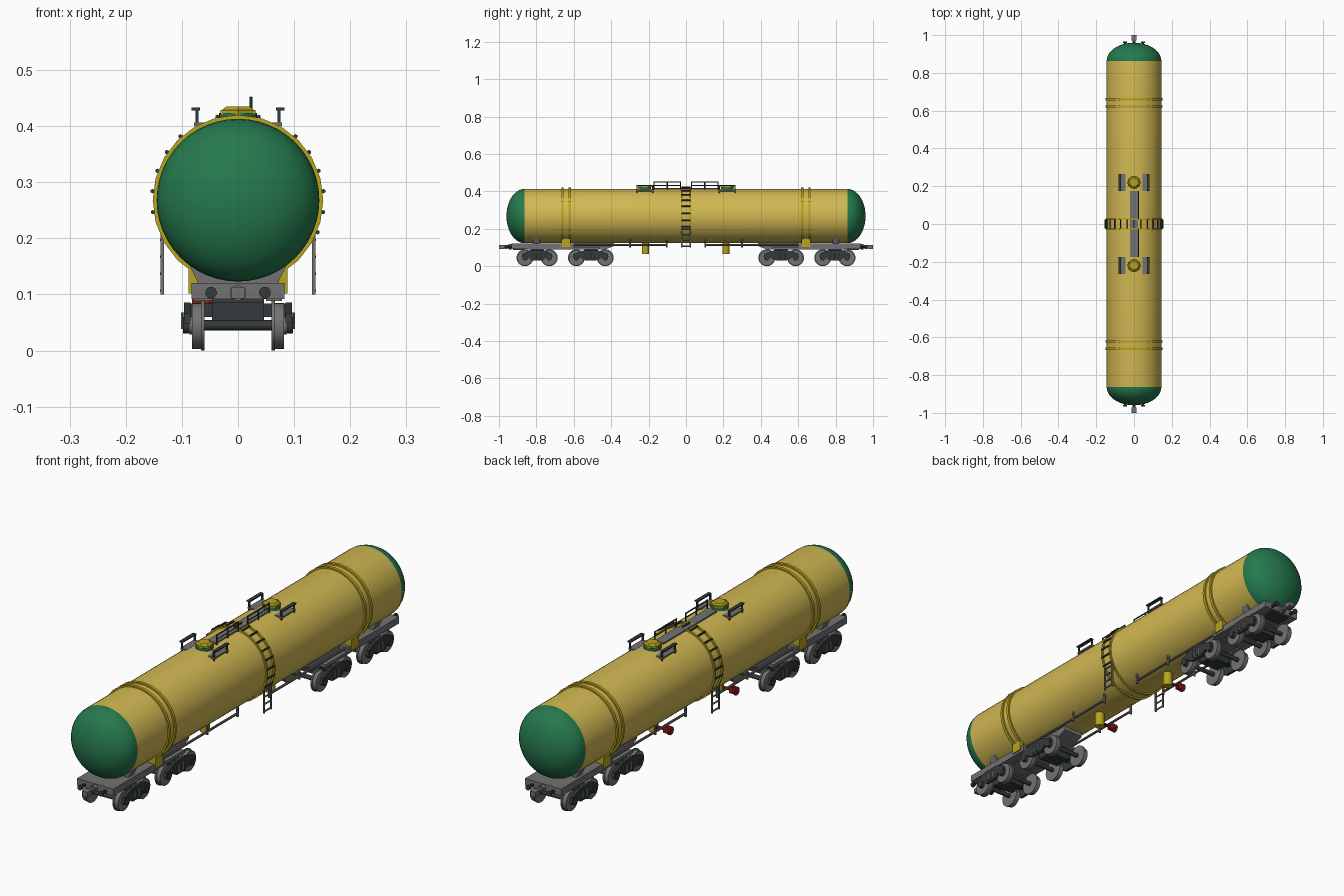
import bpy, bmesh, math
from math import sin, cos, pi, radians
from mathutils import Matrix, Vector

if "Cube" in bpy.data.objects:
    bpy.data.objects.remove(bpy.data.objects["Cube"])


def material(name, rgb):
    m = bpy.data.materials.new(name)
    m.use_nodes = True
    m.diffuse_color = (*rgb, 1)
    m.node_tree.nodes["Principled BSDF"].inputs["Base Color"].default_value = (*rgb, 1)
    return m


YELLOW = material("tank yellow", (0.64, 0.48, 0.085))
OCHRE = material("band yellow", (0.48, 0.37, 0.012))
GREEN = material("dome green", (0.018, 0.19, 0.075))
GREY = material("frame grey", (0.17, 0.17, 0.17))
DARK = material("dark grey", (0.035, 0.042, 0.045))
RED = material("valve red", (0.25, 0.012, 0.008))

R, CZ, STRAIGHT, DOME = 0.145, 0.268, 0.863, 0.097
AXIS = {"x": Matrix.Rotation(pi / 2, 4, "Y"), "y": Matrix.Rotation(-pi / 2, 4, "X"), "z": Matrix()}
BOTH = (-1, 1)


class Part:
    """Collects simple solids into one named object."""

    def __init__(self, name, *mats):
        self.name, self.mats, self.bm = name, mats, bmesh.new()

    def box(self, x, y, z):
        size = Matrix.Diagonal((abs(x[1] - x[0]), abs(y[1] - y[0]), abs(z[1] - z[0]), 1))
        mid = Vector(((x[0] + x[1]) / 2, (y[0] + y[1]) / 2, (z[0] + z[1]) / 2))
        bmesh.ops.create_cube(self.bm, size=1, matrix=Matrix.Translation(mid) @ size)

    def cyl(self, at, axis, r, length, sides=16, r2=None):
        bmesh.ops.create_cone(self.bm, cap_ends=True, segments=sides, radius1=r,
                              radius2=r if r2 is None else r2, depth=length,
                              matrix=Matrix.Translation(at) @ AXIS[axis])

    def rod(self, a, b, r, sides=6):
        a, b = Vector(a), Vector(b)
        turn = (b - a).to_track_quat("Z", "Y").to_matrix().to_4x4()
        bmesh.ops.create_cone(self.bm, cap_ends=True, segments=sides, radius1=r, radius2=r,
                              depth=(b - a).length, matrix=Matrix.Translation((a + b) / 2) @ turn)

    def prism(self, points, axis, lo, hi):
        """Extrude a (y, z) outline along x, or an (x, z) outline along y."""
        place = (lambda p, t: (t, *p)) if axis == "x" else (lambda p, t: (p[0], t, p[1]))
        f = self.bm.faces.new([self.bm.verts.new(place(p, lo)) for p in points])
        new = bmesh.ops.extrude_face_region(self.bm, geom=[f])["geom"]
        shift = Vector(place((0, 0), hi - lo))
        bmesh.ops.translate(self.bm, vec=shift, verts=[v for v in new if isinstance(v, bmesh.types.BMVert)])

    def lathe(self, profile, sides, closed=False):
        """Spin (radius, y) points about the tank axis."""
        rows = []
        for r, y in profile:
            n = 1 if r < 1e-5 else sides
            rows.append([self.bm.verts.new((r * cos(2 * pi * i / sides), y, CZ + r * sin(2 * pi * i / sides)))
                         for i in range(n)])
        for a, b in zip(rows, rows[1:] + rows[:1] if closed else rows[1:]):
            for i in range(sides):
                quad = [a[i % len(a)], a[(i + 1) % len(a)], b[(i + 1) % len(b)], b[i % len(b)]]
                self.bm.faces.new(list(dict.fromkeys(quad)))

    def done(self, smooth=35, rule=None):
        bmesh.ops.recalc_face_normals(self.bm, faces=self.bm.faces)
        me = bpy.data.meshes.new(self.name)
        for f in self.bm.faces:
            f.smooth = True
            if rule:
                f.material_index = rule(f.calc_center_median())
        self.bm.to_mesh(me)
        self.bm.free()
        for m in self.mats:
            me.materials.append(m)
        me.set_sharp_from_angle(angle=radians(smooth))
        bpy.context.collection.objects.link(bpy.data.objects.new(self.name, me))


# Tank barrel with rounded green ends
tank = Part("tank", YELLOW, GREEN)
arc = [(R * cos(t * pi / 20), STRAIGHT + DOME * sin(t * pi / 20)) for t in range(10)] + [(0, STRAIGHT + DOME)]
tank.lathe([(r, -y) for r, y in reversed(arc)] + arc, 48)
tank.done(rule=lambda c: int(abs(c.y) > STRAIGHT))

# Clamping bands around the barrel
bands = Part("tank_bands", OCHRE)
for y in (-0.66, -0.622, -0.024, 0.024, 0.622, 0.66):
    w = 0.006 if abs(y) > 0.1 else 0.004
    bands.lathe([(R - 0.004, y - w), (R + 0.007, y - w), (R + 0.007, y + w), (R - 0.004, y + w)], 24, True)
for sx in BOTH:
    for sy in BOTH:
        bands.box((sx * 0.05, sx * 0.088), (sy * 0.617, sy * 0.665), (0.102, 0.145))
bands.done(20)

# Rungs over the barrel and hanging ladders
rungs = Part("ladder_rungs", DARK)
for i in range(-1, 15):
    a = radians(-8 + 14 * i)
    c = Vector(((R + 0.008) * cos(a), 0, CZ + (R + 0.008) * sin(a)))
    rungs.rod(c - Vector((0, 0.024, 0)), c + Vector((0, 0.024, 0)), 0.004)
rungs.done()
ladder = Part("lower_ladder", GREY)
for sx in BOTH:
    for sy in BOTH:
        ladder.box((sx * 0.132, sx * 0.138), (sy * 0.02, sy * 0.026), (0.1, 0.215))
    for z in (0.107, 0.137, 0.167, 0.197):
        ladder.rod((sx * 0.136, -0.022, z), (sx * 0.136, 0.022, z), 0.0035)
ladder.done()

# Filling hatches: green collar and hexagonal lid
collar, lid = Part("hatch_collar", GREEN), Part("hatch_lid", OCHRE)
for y in (-0.22, 0.22):
    collar.cyl((0, y, 0.412), "z", 0.034, 0.022, 24)
    lid.cyl((0, y, 0.425), "z", 0.036, 0.008, 6)
    lid.cyl((0, y, 0.4315), "z", 0.034, 0.007, 6, 0.024)
collar.done()
lid.done(20)

# Walkway, hatch platforms and handrails
walk, rails = Part("roof_walkway", GREY), Part("handrails", DARK)
walk.box((-0.02, 0.02), (-0.175, 0.175), (0.412, 0.418))
for sy in BOTH:
    rails.rod((0.023, sy * 0.03, 0.45), (0.023, sy * 0.172, 0.45), 0.003)
    rails.rod((0.023, sy * 0.03, 0.432), (0.023, sy * 0.172, 0.432), 0.002)
    for y in (0.03, 0.1, 0.172):
        rails.rod((0.023, sy * y, 0.408), (0.023, sy * y, 0.452), 0.003)
    for sx in BOTH:
        walk.box((sx * 0.045, sx * 0.078), (sy * 0.175, sy * 0.265), (0.4, 0.406))
        rails.box((sx * 0.068, sx * 0.083), (sy * 0.175, sy * 0.265), (0.428, 0.433))
        for y in (0.178, 0.262):
            rails.box((sx * 0.07, sx * 0.076), (sy * (y - 0.003), sy * (y + 0.003)), (0.385, 0.43))
walk.done()
rails.done()

# Underframe: end platform, tapered inner sill, saddles and side pipes
frame, pipes = Part("underframe", GREY), Part("side_pipes", GREY)
for s in BOTH:
    frame.box((-0.083, 0.083), (s * 0.6, s * 0.933), (0.092, 0.12))
    frame.prism([(s * 0.6, 0.09), (s * 0.43, 0.09), (s * 0.385, 0.108), (s * 0.385, 0.126), (s * 0.6, 0.126)],
                "x", -0.045, 0.045)
    for y in (0.64, 0.8):
        frame.prism([(-0.07, 0.118), (0.07, 0.118), (0.088, 0.155), (-0.088, 0.155)],
                    "y", s * y - 0.018, s * y + 0.018)
    for sx in BOTH:
        pipes.rod((sx * 0.07, s * 0.1, 0.113), (sx * 0.07, s * 0.6, 0.113), 0.005, 8)
        for y in (0.103, 0.3):
            pipes.rod((sx * 0.07, s * y, 0.1), (sx * 0.07, s * y, 0.145), 0.005, 8)
frame.done()
pipes.done()

# Bogies: wheels, axles, side frames and centre boxes
wheels, axles = Part("wheels", GREY), Part("axles", DARK)
sides, centres = Part("bogie_side_frames", DARK), Part("bogie_centres", DARK)
springs = Part("bogie_springs", GREY)
for s in BOTH:
    for mid, half in ((0.796, 0.065), (0.509, 0.077)):
        c = s * mid
        centres.box((-0.046, 0.046), (c - 0.035, c + 0.035), (0.04, 0.094))
        centres.box((-0.09, 0.09), (c - 0.016, c + 0.016), (0.06, 0.084))
        for y in (c - half, c + half):
            axles.cyl((0, y, 0.045), "x", 0.009, 0.19, 12)
            for sx in BOTH:
                wheels.cyl((sx * 0.071, y, 0.044), "x", 0.041, 0.022, 24)
                wheels.cyl((sx * 0.063, y, 0.045), "x", 0.045, 0.006, 24)
                wheels.cyl((sx * 0.083, y, 0.045), "x", 0.016, 0.006, 16)
                axles.cyl((sx * 0.092, y, 0.045), "x", 0.015, 0.012, 12)
        for sx in BOTH:
            outline = [(-half - 0.018, 0.048), (-half - 0.014, 0.066), (-0.035, 0.086), (0.035, 0.086),
                       (half + 0.014, 0.066), (half + 0.018, 0.048), (half - 0.016, 0.048),
                       (0.028, 0.03), (-0.028, 0.03), (-half + 0.016, 0.048)]
            sides.prism([(c + y, z) for y, z in outline], "x", sx * 0.085, sx * 0.096)
            for y in (c - 0.013, c + 0.013):
                springs.cyl((sx * 0.094, y, 0.053), "z", 0.008, 0.03, 10)
    # Beam linking the two bogies of one end
    for sx in BOTH:
        springs.box((sx * 0.05, sx * 0.078), (s * 0.46, s * 0.85), (0.088, 0.1))
    centres.box((-0.046, 0.046), (s * 0.86, s * 0.925), (0.086, 0.094))
for p in (wheels, axles, sides, centres, springs):
    p.done()

# Couplers and buffers
coupler, buffers = Part("couplers", GREY), Part("buffers", DARK)
for s in BOTH:
    coupler.cyl((0, s * 0.95, 0.103), "y", 0.009, 0.06, 8)
    coupler.cyl((0, s * 0.94, 0.103), "y", 0.015, 0.016, 6)
    coupler.box((-0.012, 0.012), (s * 0.972, s * 1.0), (0.093, 0.113))
    for sx in BOTH:
        buffers.cyl((sx * 0.048, s * 0.945, 0.103), "y", 0.006, 0.03, 10)
        buffers.cyl((sx * 0.048, s * 0.963, 0.103), "y", 0.0105, 0.008, 14)
coupler.done()
buffers.done()

# Drain pots and their red hand valves on the right side
drains, valves = Part("drain_pots", OCHRE), Part("drain_valves", RED)
for y in (-0.217, 0.213):
    drains.cyl((0, y, 0.1), "z", 0.019, 0.07, 16)
    valves.rod((-0.015, y, 0.085), (-0.08, y, 0.085), 0.006, 8)
    valves.cyl((-0.078, y, 0.085), "x", 0.017, 0.008, 12)
    valves.box((-0.07, -0.05), (y - 0.009, y + 0.009), (0.073, 0.1))
drains.done()
valves.done()
